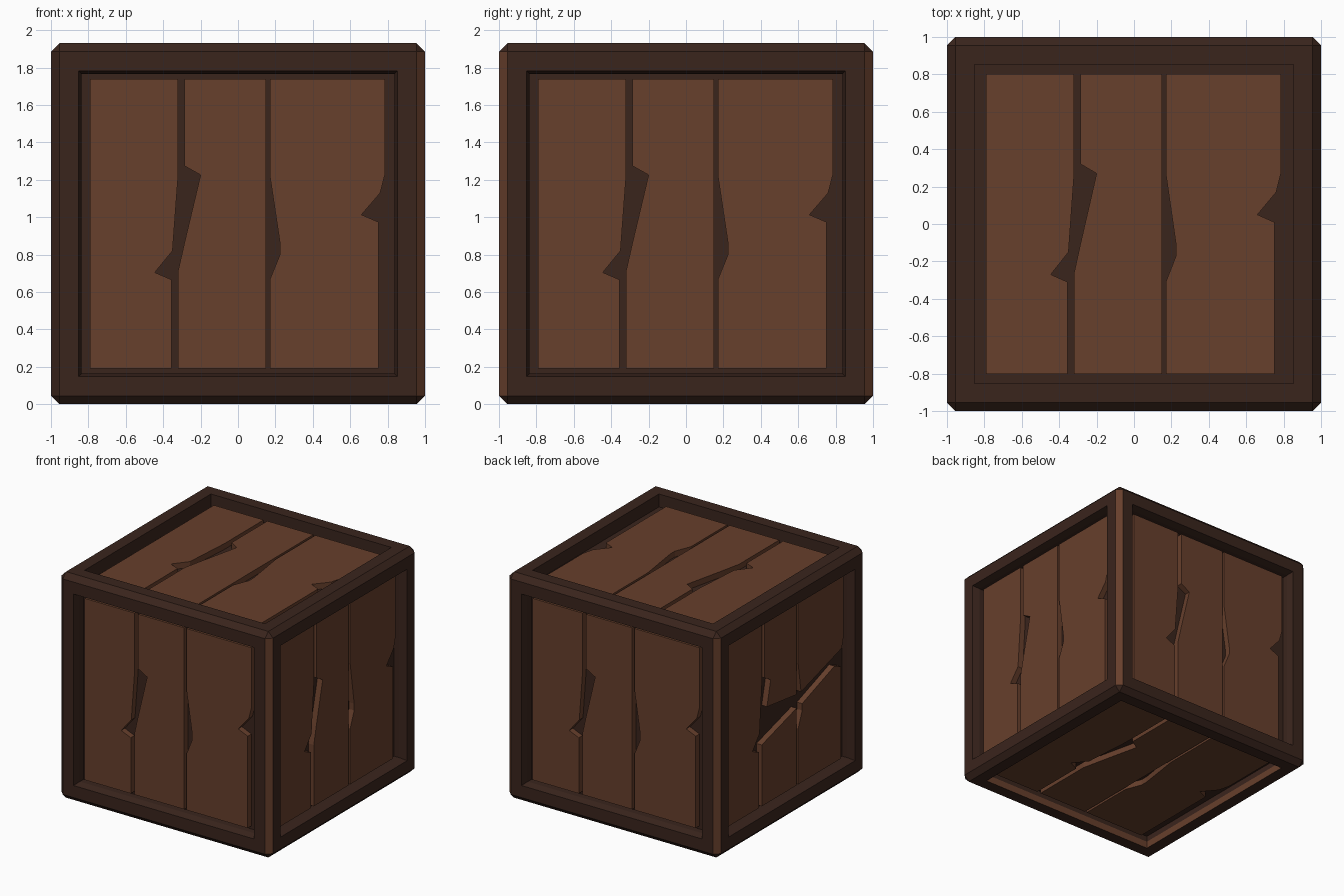
import bpy, bmesh
from mathutils import Vector

if "Cube" in bpy.data.objects:
    bpy.data.objects.remove(bpy.data.objects["Cube"])

H = 1.93          # crate height
RECESS = 0.06     # rim to plank surface
GAP = 0.05        # plank surface to dark backing


def material(name, rgb):
    m = bpy.data.materials.new(name)
    m.diffuse_color = (*rgb, 1)
    m.use_nodes = True
    m.node_tree.nodes["Principled BSDF"].inputs["Base Color"].default_value = m.diffuse_color
    return m


dark = material("dark_wood", (0.042, 0.018, 0.012))
red = material("red_wood", (0.135, 0.050, 0.025))


def finish(bm, name, mats):
    bmesh.ops.recalc_face_normals(bm, faces=bm.faces[:])
    me = bpy.data.meshes.new(name)
    bm.to_mesh(me)
    bm.free()
    for m in mats:
        me.materials.append(m)
    ob = bpy.data.objects.new(name, me)
    bpy.context.collection.objects.link(ob)
    return ob


# Chamfered frame with a stepped recess in all six faces
bm = bmesh.new()
bmesh.ops.create_cube(bm, size=1)
for v in bm.verts:
    v.co = Vector((v.co.x * 2, v.co.y * 2, (v.co.z + 0.5) * H))
bmesh.ops.bevel(bm, geom=bm.edges[:], offset=0.045, segments=1,
                affect='EDGES', profile=0.5)
bm.normal_update()
for f in bm.faces:
    n = f.normal
    if abs(n.z) < 0.1 and abs(n.x) > 0.5 and abs(n.y) > 0.5:
        f.material_index = 0 if n.x < 0 and n.y < 0 else 1
panels = [f for f in bm.faces if f.calc_area() > 1]
for f in panels:
    side = abs(f.normal.z) < 0.5
    bottom = f.normal.z < -0.5
    bmesh.ops.inset_individual(bm, faces=[f], thickness=0.145)
    wall = bmesh.ops.inset_individual(
        bm, faces=[f], thickness=0.022 if side else 0.0005, depth=-RECESS)
    if bottom:
        for w in wall["faces"]:
            if w is not f:
                w.material_index = 1
    bmesh.ops.inset_individual(bm, faces=[f], thickness=0.0005, depth=-GAP)
finish(bm, "frame", [dark, red])

# Broken plank outlines (u across, v along the grain)
E = 0.803
p1 = [(-.79, -E), (-.355, -E), (-.355, -.31), (-.445, -.27), (-.35, -.15),
      (-.32, .27), (-.32, E), (-.79, E)]
p2 = [(-.32, -E), (.15, -E), (.15, E), (-.285, E), (-.285, .32),
      (-.2, .27), (-.285, -.1), (-.32, -.26)]
p3 = [(.17, -E), (.75, -E), (.75, .01), (.66, .05), (.76, .17), (.785, .27),
      (.785, E), (.17, E), (.17, .27), (.225, -.11), (.225, -.17), (.17, -.31)]
# Left side has a split running across two planks
p2_low = [(-.32, -E), (.15, -E), (.15, -.12), (-.32, -.26)]
p2_high = [(.15, 0), (.15, E), (-.285, E), (-.285, .32), (-.2, .27), (-.25, .05)]
p3_low = [(.17, -E), (.75, -E), (.75, .01), (.66, .05), (.225, -.11),
          (.225, -.17), (.17, -.31)]
p3_high = [(.21, 0), (.76, .17), (.785, .27), (.785, E), (.17, E), (.17, .27)]

whole = [p1, p2, p3]
split = [p1, p2_low, p2_high, p3_low, p3_high]
X, Y, Z = Vector((1, 0, 0)), Vector((0, 1, 0)), Vector((0, 0, 1))
sides = {
    "front": (X, Z, -Y, whole), "right": (Y, Z, X, whole),
    "back": (-X, Z, Y, whole), "left": (-Y, Z, -X, split),
    "top": (X, Y, Z, whole), "bottom": (-X, Y, -Z, whole),
}


# Planks: extruded outlines standing on the backing of each side
for name, (u, v, n, outlines) in sides.items():
    upright = abs(n.z) < 0.5
    half = 1 if upright else H / 2
    vs = H / 2 if upright else 1
    bm = bmesh.new()
    for pts in outlines:
        base = Vector((0, 0, H / 2)) + n * (half - RECESS - GAP - 0.003)
        ring = [bm.verts.new(base + u * a + v * (b * vs)) for a, b in pts]
        face = bm.faces.new(ring)
        ext = bmesh.ops.extrude_face_region(bm, geom=[face], use_keep_orig=True)
        bmesh.ops.translate(bm, vec=n * (GAP + 0.003),
                            verts=[g for g in ext["geom"]
                                   if isinstance(g, bmesh.types.BMVert)])
    finish(bm, name + "_planks", [red])
